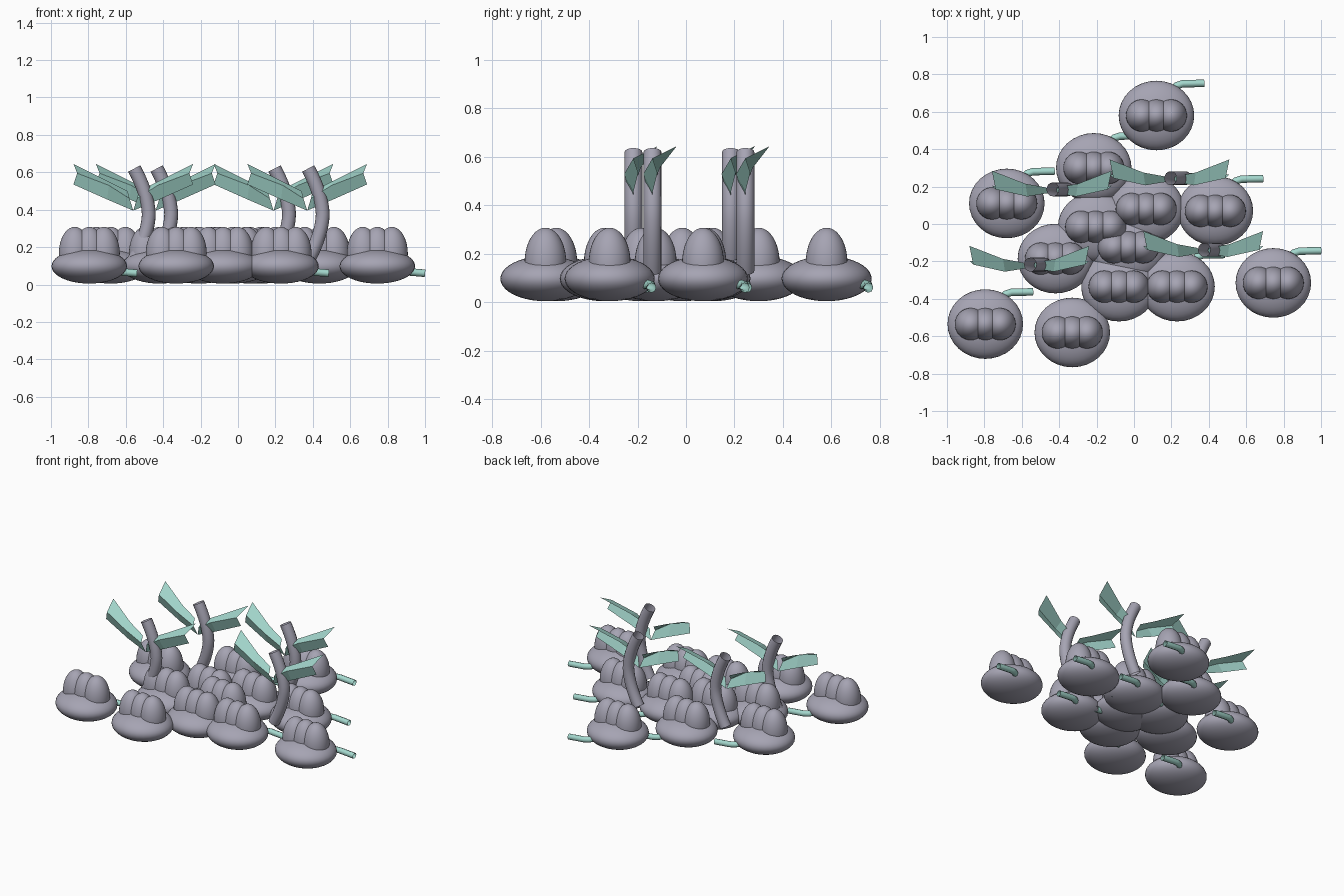
import bpy, bmesh, math
from mathutils import Vector

if "Cube" in bpy.data.objects:
    bpy.data.objects.remove(bpy.data.objects["Cube"])


def material(name, rgb):
    m = bpy.data.materials.new(name)
    m.diffuse_color = (*rgb, 1)
    m.use_nodes = True
    m.node_tree.nodes["Principled BSDF"].inputs["Base Color"].default_value = m.diffuse_color
    return m


GREY = material("lilac grey", (0.38, 0.37, 0.45))
TEAL = material("pale teal", (0.37, 0.68, 0.61))


def add_object(name, bm, mat, smooth=True):
    mesh = bpy.data.meshes.new(name)
    bm.to_mesh(mesh)
    bm.free()
    mesh.materials.append(mat)
    for p in mesh.polygons:
        p.use_smooth = smooth
    ob = bpy.data.objects.new(name, mesh)
    bpy.context.collection.objects.link(ob)
    return ob


def ellipsoid(name, centre, radii, mat):
    bm = bmesh.new()
    bmesh.ops.create_uvsphere(bm, u_segments=32, v_segments=20, radius=1)
    bmesh.ops.scale(bm, vec=radii, verts=bm.verts)
    bmesh.ops.translate(bm, vec=centre, verts=bm.verts)
    return add_object(name, bm, mat)


def tube(name, path, radius, sides, mat):
    """Open tube swept along a path of points."""
    bm = bmesh.new()
    pts = [Vector(p) for p in path]
    rings = []
    for i, p in enumerate(pts):
        t = (pts[min(i + 1, len(pts) - 1)] - pts[max(i - 1, 0)]).normalized()
        side = t.cross(Vector((0, 1, 0))).normalized()
        up = side.cross(t)
        ring = []
        for k in range(sides):
            a = 2 * math.pi * k / sides
            ring.append(bm.verts.new(p + radius * (math.cos(a) * side + math.sin(a) * up)))
        rings.append(ring)
    for r, s in zip(rings, rings[1:]):
        for k in range(sides):
            j = (k + 1) % sides
            bm.faces.new((r[k], r[j], s[j], s[k]))
    bmesh.ops.recalc_face_normals(bm, faces=bm.faces)
    return add_object(name, bm, mat)


# Flattened bodies, each with three domes and a short bent pipe
BODIES = [(0.12, 0.58), (-0.215, 0.30), (-0.68, 0.11), (0.435, 0.07), (0.065, 0.08),
          (-0.205, -0.015), (-0.03, -0.125), (-0.42, -0.185), (-0.08, -0.335),
          (0.23, -0.335), (0.745, -0.315), (-0.795, -0.535), (-0.33, -0.58)]
PIPE = [(0.06, 0.10, 0.08), (0.085, 0.135, 0.076), (0.11, 0.16, 0.073),
        (0.14, 0.17, 0.07), (0.255, 0.172, 0.06)]
for x, y in BODIES:
    ellipsoid("body", (x, y, 0.098), (0.202, 0.186, 0.093), GREY)
    for dx in (-0.078, 0, 0.078):
        ellipsoid("dome", (x + dx, y, 0.165), (0.085, 0.086, 0.143), GREY)
    tube("pipe", [(x + px, y + py, pz) for px, py, pz in PIPE], 0.02, 8, TEAL)


# Folded leaf: root, middle and tip sections of upper edge, crease, lower edge
LEAF = [[(0.03, 0.01, 0.50), (0.02, -0.02, 0.46), (0.0, 0.0, 0.395)],
        [(0.14, 0.03, 0.555), (0.13, -0.038, 0.53), (0.14, 0.0, 0.455)],
        [(0.32, 0.10, 0.645), (0.30, 0.0, 0.595), (0.32, 0.02, 0.535)]]


def leaf(x, y, side):
    bm = bmesh.new()
    rows = [[bm.verts.new((x + side * px, y + py, pz)) for px, py, pz in s] for s in LEAF]
    for a, b in zip(rows, rows[1:]):
        for k in range(2):
            quad = (a[k], a[k + 1], b[k + 1], b[k])
            bm.faces.new(quad if side > 0 else quad[::-1])
    add_object("leaf", bm, TEAL, smooth=False)


# Bowed stems, each carrying a pair of mirrored leaves
for x, y in [(-0.555, -0.217), (-0.435, 0.185), (0.195, 0.245), (0.375, -0.138)]:
    bow = []
    for i in range(17):
        u = -1 + i / 8
        bow.append((x + 0.037 * (1 + math.cos(math.pi * u)), y, 0.375 + 0.245 * u))
    # lean the open ends outward by extending the bow as an arc
    bow = [(x + 0.078 * (1 - abs((pz - 0.375) / 0.245) ** 1.7), py, pz) for _, py, pz in bow]
    tube("stem", bow, 0.037, 16, GREY)
    for side in (-1, 1):
        leaf(x - 0.005, y, side)
